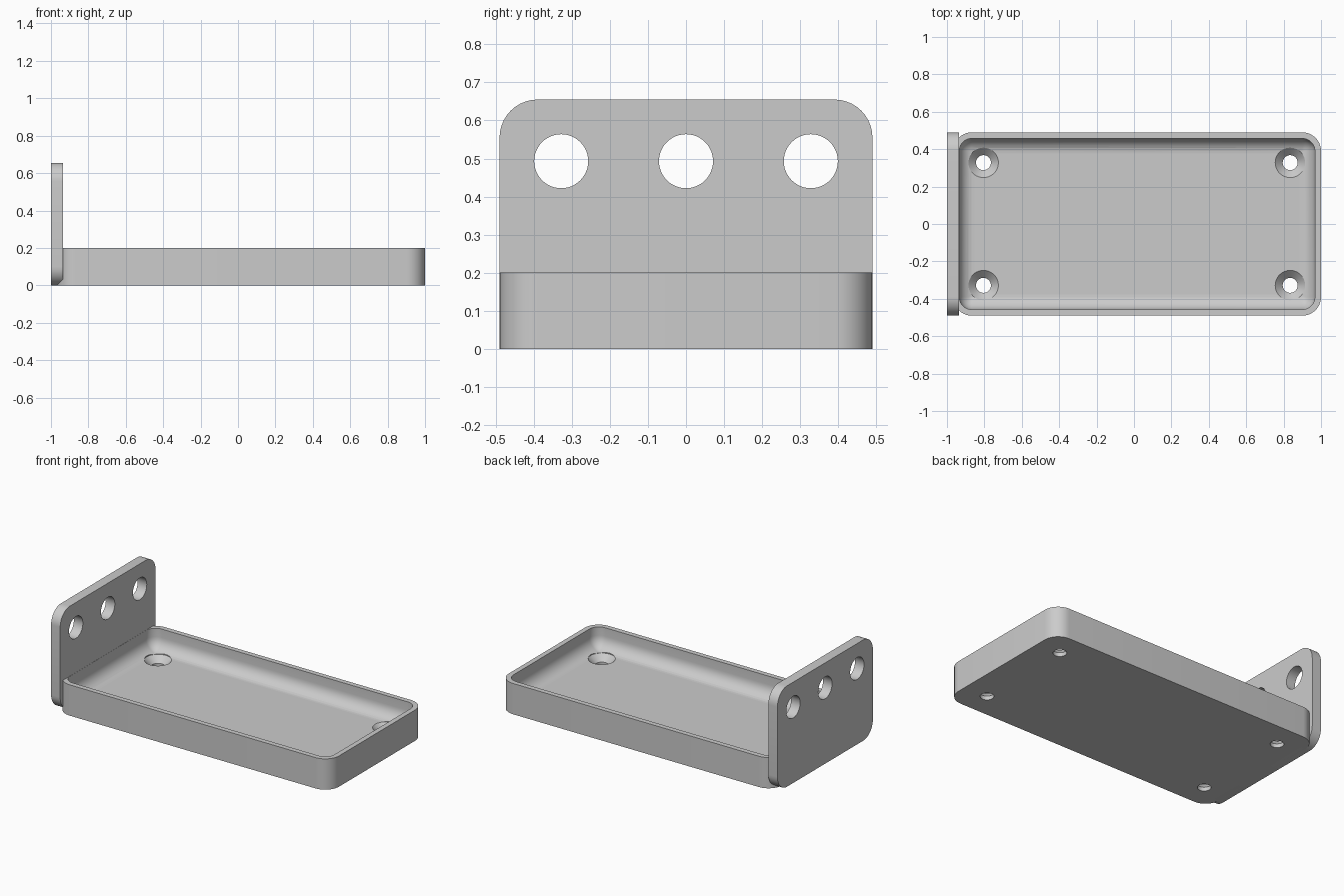
import bpy, bmesh
from math import sin, cos, pi, radians
from mathutils import Matrix

cube = bpy.data.objects.get("Cube")
if cube:
    bpy.data.objects.remove(cube, do_unlink=True)

grey = bpy.data.materials.new("light grey metal")
grey.use_nodes = True
colour = (0.6, 0.6, 0.6, 1)
grey.diffuse_color = colour
grey.node_tree.nodes["Principled BSDF"].inputs["Base Color"].default_value = colour

HALF_Y = 0.49
CORNER = 0.1
WALL = 0.033
FLOOR = 0.065
TRAY_X = (-0.967, 1.0)
TRAY_TOP = 0.2
FILLET = 0.08


def rounded_rect(u0, u1, v0, v1, r, steps=10):
    """Counter-clockwise outline with four round corners."""
    corners = [(u1 - r, v1 - r), (u0 + r, v1 - r), (u0 + r, v0 + r), (u1 - r, v0 + r)]
    return [(cu + r * cos((q + i / steps) * pi / 2), cv + r * sin((q + i / steps) * pi / 2))
            for q, (cu, cv) in enumerate(corners) for i in range(steps + 1)]


def loft(name, rings):
    """Skin a stack of equal-length rings and cap both ends."""
    bm = bmesh.new()
    loops = [[bm.verts.new(p) for p in ring] for ring in rings]
    n = len(loops[0])
    for a, b in zip(loops, loops[1:]):
        for i in range(n):
            j = (i + 1) % n
            bm.faces.new((a[i], a[j], b[j], b[i]))
    bm.faces.new(loops[0][::-1])
    bm.faces.new(loops[-1])
    bmesh.ops.recalc_face_normals(bm, faces=bm.faces)
    mesh = bpy.data.meshes.new(name)
    bm.to_mesh(mesh)
    bm.free()
    mesh.materials.append(grey)
    obj = bpy.data.objects.new(name, mesh)
    bpy.context.collection.objects.link(obj)
    return obj


def lathe_cutter(profile, matrix):
    """Round cutter from (radius, height) pairs."""
    rings = [[matrix @ Matrix.Rotation(2 * pi * i / 48, 4, "Z").to_3x3().to_4x4()
              @ Matrix.Translation((r, 0, h)).to_translation() for i in range(48)]
             for r, h in profile]
    cutter = loft("hole_cutter", rings)
    cutter.hide_render = True
    return cutter


def cut(obj, cutters):
    """Subtract the cutters, bake the result and smooth the curved faces."""
    for c in cutters:
        mod = obj.modifiers.new("hole", "BOOLEAN")
        mod.operation = "DIFFERENCE"
        mod.solver = "EXACT"
        mod.object = c
    bpy.context.view_layer.update()
    graph = bpy.context.evaluated_depsgraph_get()
    baked = bpy.data.meshes.new_from_object(obj.evaluated_get(graph))
    obj.modifiers.clear()
    obj.data = baked
    for c in cutters:
        bpy.data.objects.remove(c, do_unlink=True)
    bpy.ops.object.select_all(action="DESELECT")
    obj.select_set(True)
    bpy.context.view_layer.objects.active = obj
    bpy.ops.object.shade_smooth_by_angle(angle=radians(30))


# Tray: outer shell, rim, inner wall and filleted floor
def tray_ring(inset, z):
    r = max(CORNER - inset, 0.008)
    outline = rounded_rect(TRAY_X[0] + inset, TRAY_X[1] - inset,
                           -HALF_Y + inset, HALF_Y - inset, r)
    return [(x, y, z) for x, y in outline]


rings = [tray_ring(0, 0), tray_ring(0, TRAY_TOP), tray_ring(WALL, TRAY_TOP)]
for i in range(9):
    a = i / 8 * pi / 2
    rings.append(tray_ring(WALL + FILLET * (1 - cos(a)), FLOOR + FILLET * (1 - sin(a))))
tray = loft("tray", rings)

# Countersunk screw holes in the tray floor
screw_profile = [(0.04, -0.05), (0.04, 0.025), (0.08, FLOOR), (0.08, 0.15)]
cut(tray, [lathe_cutter(screw_profile, Matrix.Translation((x, y, 0)))
           for x in (-0.805, 0.835) for y in (-0.328, 0.328)])

# Upright end plate with three round holes
outline = rounded_rect(-HALF_Y, HALF_Y, 0, 0.655, CORNER)
plate = loft("end_plate", [[(x, y, z) for y, z in outline] for x in (-1.0, -0.935)])
turn = Matrix.Rotation(pi / 2, 4, "Y")
cut(plate, [lathe_cutter([(0.071, -0.1), (0.071, 0.1)],
                         Matrix.Translation((-0.967, y, 0.493)) @ turn)
            for y in (-0.328, 0, 0.328)])
